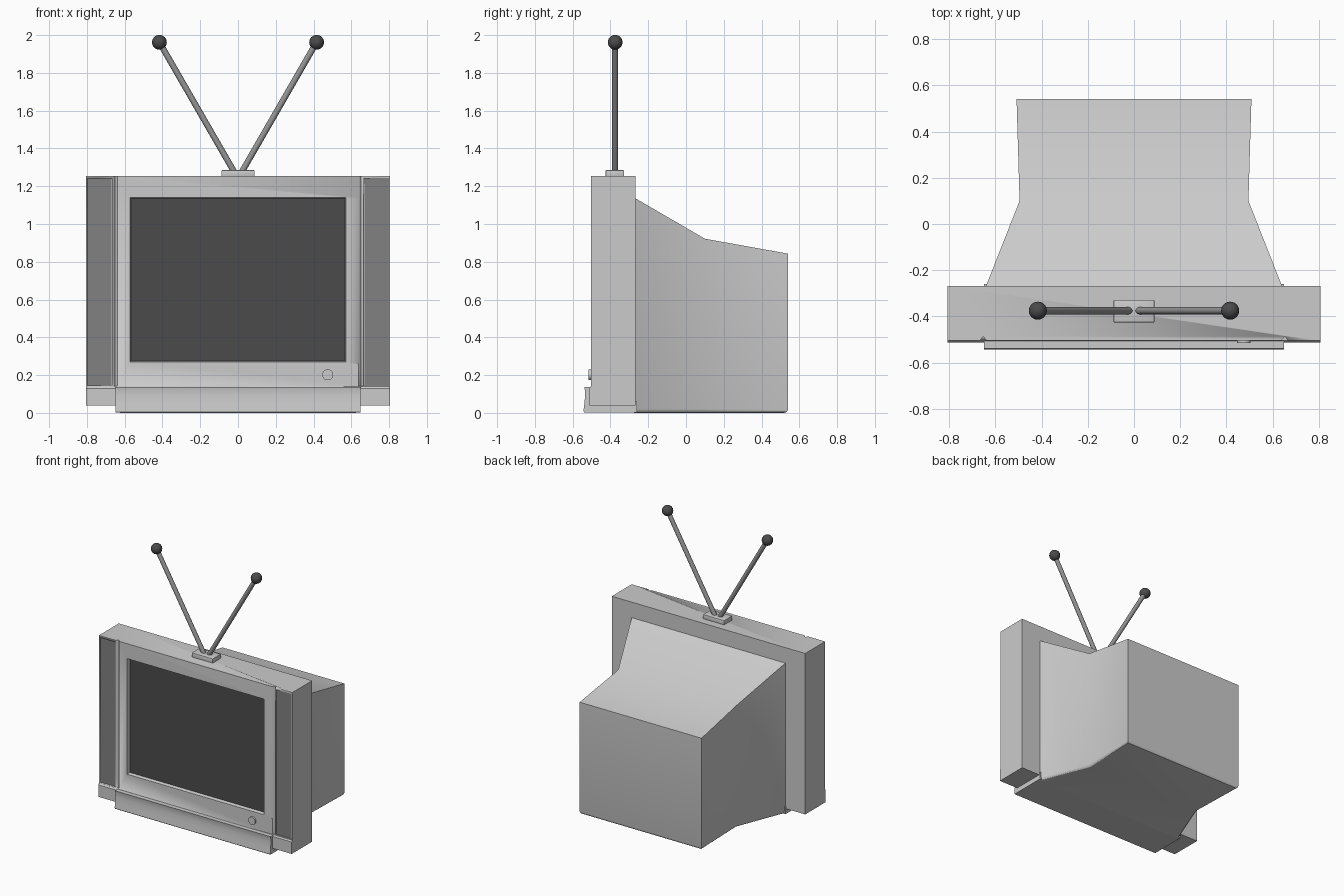
import bpy, bmesh, math
from mathutils import Vector, Matrix

if "Cube" in bpy.data.objects:
    bpy.data.objects.remove(bpy.data.objects["Cube"])


def material(name, v):
    m = bpy.data.materials.new(name)
    m.diffuse_color = (v, v, v, 1)
    m.use_nodes = True
    m.node_tree.nodes["Principled BSDF"].inputs["Base Color"].default_value = m.diffuse_color
    return m


dark = material("dark_glass", 0.07)
mesh_grey = material("speaker_grey", 0.22)
metal = material("metal_grey", 0.3)


def finish(bm, name, mat=None, smooth=30):
    bmesh.ops.recalc_face_normals(bm, faces=bm.faces)
    me = bpy.data.meshes.new(name)
    bm.to_mesh(me)
    bm.free()
    ob = bpy.data.objects.new(name, me)
    bpy.context.collection.objects.link(ob)
    if mat:
        me.materials.append(mat)
    bpy.ops.object.select_all(action='DESELECT')
    ob.select_set(True)
    bpy.context.view_layer.objects.active = ob
    bpy.ops.object.shade_smooth_by_angle(angle=math.radians(smooth))
    return ob


def loft(bm, rings):
    """Skin closed rings of equal length and cap both ends."""
    vs = [[bm.verts.new(p) for p in r] for r in rings]
    n = len(vs[0])
    for a, b in zip(vs, vs[1:]):
        for i in range(n):
            j = (i + 1) % n
            bm.faces.new((a[i], a[j], b[j], b[i]))
    bm.faces.new(vs[0][::-1])
    bm.faces.new(vs[-1])


def box(bm, x0, x1, y0, y1, z0, z1):
    loft(bm, [[(x0, y, z0), (x1, y, z0), (x1, y, z1), (x0, y, z1)] for y in (y0, y1)])


def prism_x(profile, half):
    bm = bmesh.new()
    loft(bm, [[(x, y, z) for y, z in profile] for x in (-half, half)])
    return bm


def box_object(name, dims, mat=None, bevel=0):
    bm = bmesh.new()
    box(bm, *dims)
    if bevel:
        bmesh.ops.bevel(bm, geom=bm.edges[:], offset=bevel, segments=2, affect='EDGES', profile=0.5)
    return finish(bm, name, mat)


# Front cabinet
cabinet = finish(prism_x([(-0.268, 0.04), (-0.512, 0.04), (-0.512, 0.13), (-0.504, 0.14),
                          (-0.504, 1.253), (-0.268, 1.253)], 0.806), "front_cabinet")

# Cutter: screen opening, speaker recesses and vertical grooves
bm = bmesh.new()
loft(bm, [[(-h, y, 0.705 - v), (h, y, 0.705 - v), (h, y, 0.705 + v), (-h, y, 0.705 + v)]
          for y, h, v in ((-0.53, 0.578, 0.442), (-0.465, 0.562, 0.426))])
for s in (-1, 1):
    xa, xb = sorted((s * 0.668, s * 0.797))
    box(bm, xa, xb, -0.53, -0.492, 0.145, 1.24)
    c, w = s * 0.652, 0.015
    loft(bm, [[(c - w, -0.506, z), (c, -0.486, z), (c + w, -0.506, z), (c, -0.53, z)]
              for z in (0.142, 1.3)])
cutter = finish(bm, "opening_cutter")
cutter.hide_render = True
cutter.hide_set(True)
cut = cabinet.modifiers.new("openings", 'BOOLEAN')
cut.object = cutter
cut.solver = 'EXACT'

# Screen and speaker panels
box_object("screen", (-0.568, 0.568, -0.48, -0.45, 0.272, 1.138), dark)
for s, side in ((-1, "left"), (1, "right")):
    xa, xb = sorted((s * 0.67, s * 0.795))
    box_object("speaker_panel_" + side, (xa, xb, -0.499, -0.48, 0.147, 1.238), mesh_grey)

# Lower front base with a slightly hollow face
finish(prism_x([(-0.26, 0.003), (-0.54, 0.003), (-0.543, 0.01), (-0.538, 0.05), (-0.534, 0.09),
                (-0.535, 0.12), (-0.539, 0.138), (-0.49, 0.138), (-0.49, 0.06), (-0.26, 0.06)],
               0.648), "front_base")

# Tapered rear housing with softened lower edges
bm = bmesh.new()
loft(bm, [[(-h, y, 0), (h, y, 0), (h, y, top), (-h, y, top)]
          for y, h, top in ((-0.275, 0.643, 1.14), (0.1, 0.495, 0.922), (0.54, 0.508, 0.843))])
low = [e for e in bm.edges if all(v.co.z < 0.01 for v in e.verts)
       and not all(abs(v.co.y - 0.1) < 0.01 for v in e.verts)
       and not all(v.co.y < -0.2 for v in e.verts)]
bmesh.ops.bevel(bm, geom=low, offset=0.02, segments=3, affect='EDGES', profile=0.5)
finish(bm, "rear_housing")

# Power button
bm = bmesh.new()
bmesh.ops.create_cone(bm, cap_ends=True, segments=32, radius1=0.029, radius2=0.029, depth=0.03,
                      matrix=Matrix.Translation((0.475, -0.5, 0.202)) @ Matrix.Rotation(math.pi / 2, 4, 'X'))
finish(bm, "power_button")

# Antenna: base plate, two rods and ball tips
box_object("antenna_base", (-0.088, 0.088, -0.426, -0.328, 1.245, 1.285), bevel=0.004)
for s, side in ((-1, "left"), (1, "right")):
    a, b = Vector((s * 0.018, -0.375, 1.272)), Vector((s * 0.416, -0.375, 1.962))
    d = b - a
    bm = bmesh.new()
    bmesh.ops.create_cone(bm, cap_ends=True, segments=20, radius1=0.016, radius2=0.016, depth=d.length,
                          matrix=Matrix.Translation((a + b) / 2) @ d.to_track_quat('Z', 'Y').to_matrix().to_4x4())
    finish(bm, "antenna_rod_" + side, metal)
    bm = bmesh.new()
    bmesh.ops.create_uvsphere(bm, u_segments=24, v_segments=16, radius=0.039,
                              matrix=Matrix.Translation(b))
    finish(bm, "antenna_tip_" + side, dark)
